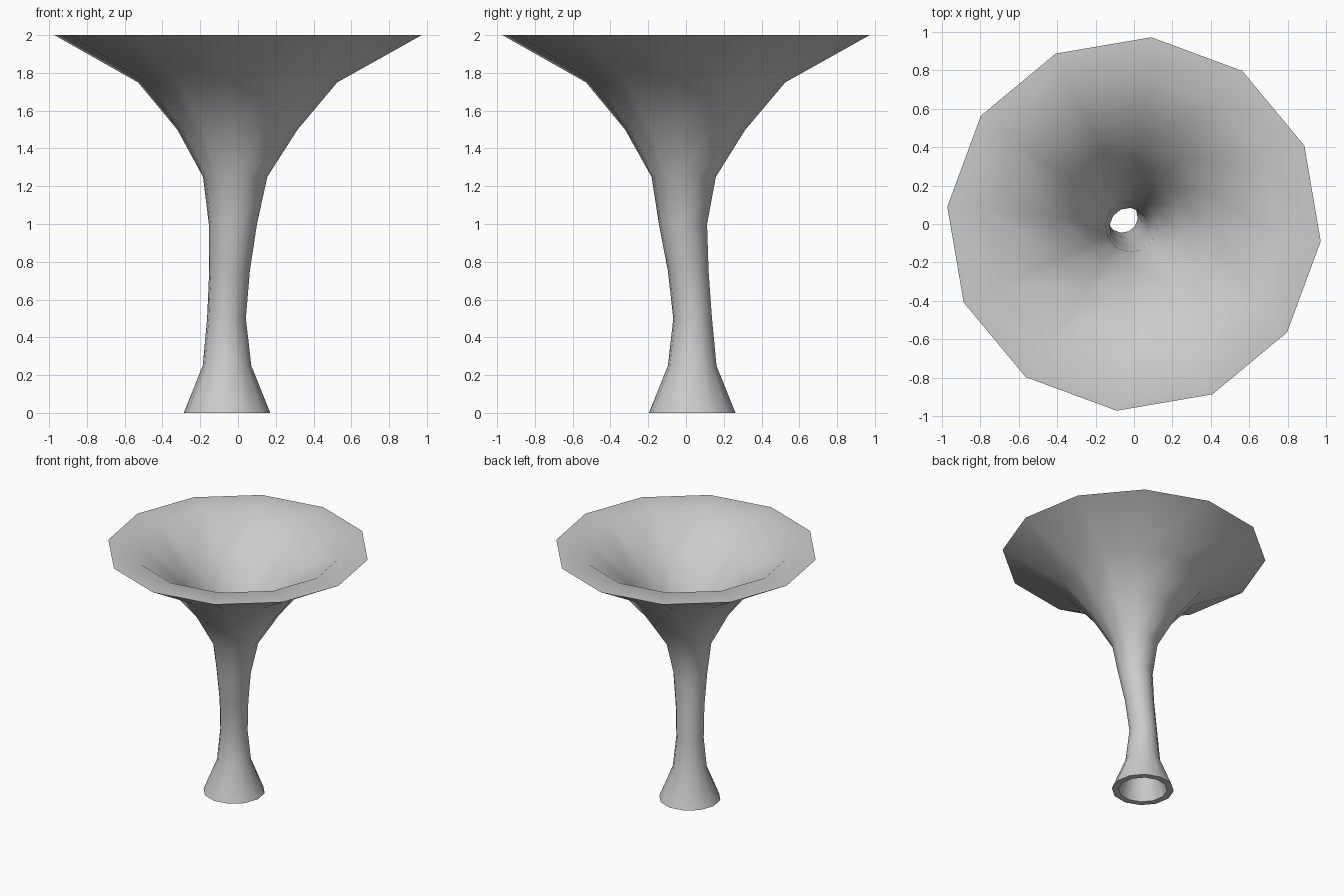
import bpy
import bmesh
import math

cube = bpy.data.objects.get("Cube")
if cube:
    bpy.data.objects.remove(cube, do_unlink=True)

SIDES = 12
PHASE = math.radians(-5.3)
INNER = 0.785  # hollow radius as a share of the outer radius

# Rings from foot to rim: centre x, centre y, height, outer radius
RINGS = [
    (-0.058, 0.033, 0.0, 0.23),
    (-0.058, 0.033, 0.25, 0.129),
    (-0.061, 0.035, 0.5, 0.103),
    (-0.045, 0.012, 0.75, 0.108),
    (-0.027, -0.016, 1.0, 0.128),
    (-0.015, -0.012, 1.25, 0.171),
    (-0.003, -0.004, 1.5, 0.32),
    (-0.002, -0.002, 1.75, 0.53),
    (0.0, 0.0, 2.0, 0.977),
]


def add_ring(bm, ring, scale):
    """Add one polygon of vertices around a ring centre."""
    x, y, z, radius = ring
    angles = [PHASE + math.tau * i / SIDES for i in range(SIDES)]
    return [bm.verts.new((x + radius * scale * math.cos(a),
                          y + radius * scale * math.sin(a), z)) for a in angles]


def bridge(bm, lower, upper):
    """Join two rings with a band of quads."""
    for i in range(SIDES):
        j = (i + 1) % SIDES
        bm.faces.new((lower[i], lower[j], upper[j], upper[i]))


# Single warm-free grey for the whole part
grey = bpy.data.materials.new("light_grey")
grey.use_nodes = True
colour = (0.6, 0.6, 0.6, 1.0)
grey.diffuse_color = colour
grey.node_tree.nodes["Principled BSDF"].inputs["Base Color"].default_value = colour

# Closed loop of rings: up the outside, over the rim, down the inside
bm = bmesh.new()
loop = [add_ring(bm, r, 1.0) for r in RINGS]
loop += [add_ring(bm, r, INNER) for r in reversed(RINGS)]
for k, ring in enumerate(loop):
    bridge(bm, ring, loop[(k + 1) % len(loop)])
bmesh.ops.recalc_face_normals(bm, faces=bm.faces)

mesh = bpy.data.meshes.new("flared_funnel")
bm.to_mesh(mesh)
bm.free()
mesh.materials.append(grey)
funnel = bpy.data.objects.new("flared_funnel", mesh)
bpy.context.collection.objects.link(funnel)

# Smooth walls, crisp outer rim and foot
bpy.ops.object.select_all(action="DESELECT")
funnel.select_set(True)
bpy.context.view_layer.objects.active = funnel
bpy.ops.object.shade_smooth_by_angle(angle=math.radians(50))
